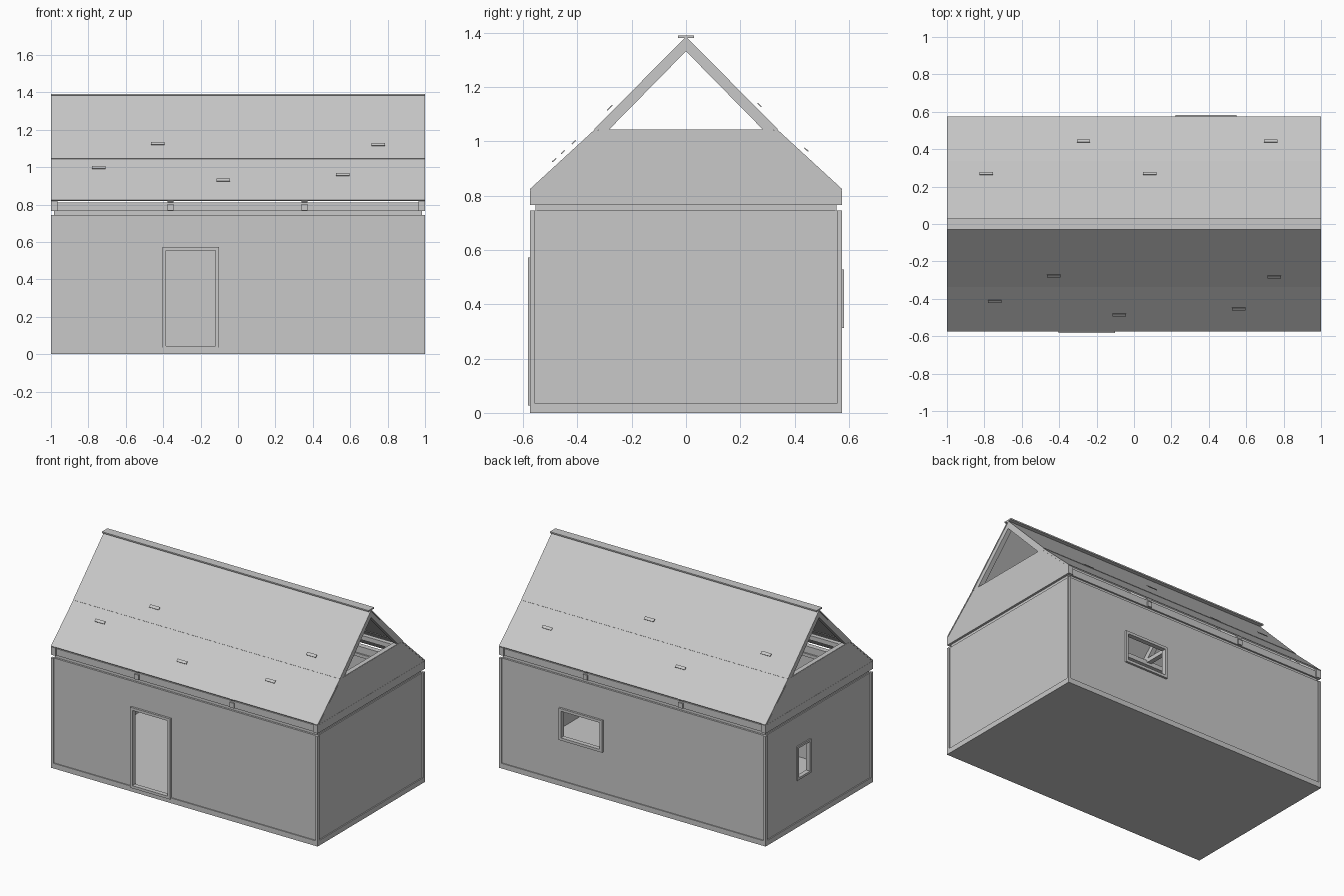
import bpy, bmesh
from mathutils import Vector, Matrix

if "Cube" in bpy.data.objects:
    bpy.data.objects.remove(bpy.data.objects["Cube"])

grey = bpy.data.materials.new("plain grey")
grey.use_nodes = True
COLOUR = (0.58, 0.58, 0.58, 1)
grey.diffuse_color = COLOUR
grey.node_tree.nodes["Principled BSDF"].inputs["Base Color"].default_value = COLOUR


def finish(bm, name):
    bmesh.ops.recalc_face_normals(bm, faces=bm.faces)
    mesh = bpy.data.meshes.new(name)
    bm.to_mesh(mesh)
    bm.free()
    mesh.materials.append(grey)
    obj = bpy.data.objects.new(name, mesh)
    bpy.context.collection.objects.link(obj)
    return obj


def box(name, x, y, z):
    """Box from (low, high) ranges."""
    bm = bmesh.new()
    size = [r[1] - r[0] for r in (x, y, z)]
    mid = [(r[1] + r[0]) / 2 for r in (x, y, z)]
    bmesh.ops.create_cube(bm, size=1, matrix=Matrix.Translation(mid) @ Matrix.Diagonal((*size, 1)))
    return finish(bm, name)


def extrude(bm, faces, offset):
    new = bmesh.ops.extrude_face_region(bm, geom=faces)["geom"]
    bmesh.ops.translate(bm, vec=offset, verts=[v for v in new if isinstance(v, bmesh.types.BMVert)])


def prism(name, points, x):
    """Profile in the y-z plane drawn out along x."""
    bm = bmesh.new()
    face = bm.faces.new([bm.verts.new((x[0], *p)) for p in points])
    extrude(bm, [face], Vector((x[1] - x[0], 0, 0)))
    return finish(bm, name)


def sloped(name, p, q, depth, x):
    """Sloped board whose outer edge runs p to q, with its depth towards the inside."""
    p, q = Vector(p), Vector(q)
    d = (q - p).normalized()
    n = Vector((d.y, -d.x))
    if n.y > 0:
        n = -n
    return prism(name, [p, q, q + n * depth, p + n * depth], x)


def ring(name, axis, at, outer, inner):
    """Rectangular plate with a rectangular hole; axis is the direction it faces."""
    bm = bmesh.new()

    def corners(r):
        u0, u1, z0, z1 = r
        uv = [(u0, z0), (u1, z0), (u1, z1), (u0, z1)]
        return [bm.verts.new((at[0], u, z) if axis == "x" else (u, at[0], z)) for u, z in uv]

    o, i = corners(outer), corners(inner)
    faces = [bm.faces.new((o[k], o[(k + 1) % 4], i[(k + 1) % 4], i[k])) for k in range(4)]
    step = at[1] - at[0]
    extrude(bm, faces, Vector((step, 0, 0)) if axis == "x" else Vector((0, step, 0)))
    return finish(bm, name)


def grow(r, e):
    return (r[0] - e, r[1] + e, r[2] - e, r[3] + e)


# Base and walls
HALF, WALL_TOP, BASE = 0.575, 0.745, 0.035
box("floor_base", (-1, 1), (-HALF, HALF), (0, BASE))
long_wall = (-0.99, 0.99, BASE, WALL_TOP)
end_wall = (-0.55, 0.55, BASE, WALL_TOP)
door = (-0.385, -0.12, 0.045, 0.555)
back_window = (0.24, 0.53, 0.33, 0.51)
side_window = (0.10, 0.22, 0.33, 0.53)
ring("front_wall", "y", (-0.568, -0.55), long_wall, door)
ring("back_wall", "y", (0.55, 0.568), long_wall, back_window)
ring("window_end_wall", "x", (-0.992, -0.974), end_wall, side_window)
box("blank_end_wall", (0.974, 0.992), (-0.55, 0.55), (BASE, WALL_TOP))

# Casings round the openings
ring("door_casing", "y", (-0.582, -0.55), grow(door, 0.018), door)
ring("back_window_casing", "y", (0.55, 0.582), grow(back_window, 0.018), back_window)
ring("side_window_casing", "x", (-1.0, -0.97), grow(side_window, 0.015), side_window)

# Corner posts, wall plates and end ties
for sx in (-1, 1):
    for sy in (-1, 1):
        box("corner_post", sorted((sx * 0.982, sx)), sorted((sy * 0.557, sy * HALF)), (BASE, WALL_TOP))
    box("end_sill", sorted((sx * 0.965, sx * 0.985)), (-0.555, 0.555), (WALL_TOP, 0.766))
    box("end_tie", sorted((sx * 0.965, sx)), (-HALF, HALF), (0.766, 0.82))
for sy in (-1, 1):
    box("wall_plate", (-0.985, 0.985), sorted((sy * 0.52, sy * 0.555)), (WALL_TOP, 0.766))
    box("eaves_beam", (-0.985, 0.985), sorted((sy * 0.53, sy * 0.566)), (0.766, 0.812))

# Roof frames
EAVE, BREAK, RIDGE = (0.575, 0.825), (0.33, 1.05), (0, 1.386)
for x in (-0.982, -0.36, 0.355, 0.982):
    span = (x - 0.016, x + 0.016)
    box("tie_beam", span, (-HALF, HALF), (0.768, 0.802))
    box("collar_beam", span, (-0.31, 0.31), (1.018, 1.045))
    for s in (-1, 1):
        e, b, r = [(s * p[0], p[1] - 0.002) for p in (EAVE, BREAK, RIDGE)]
        sloped("lower_rafter", e, b, 0.032, span)
        sloped("upper_rafter", b, r, 0.036, span)

# Gable infill below the open triangles
trapezoid = [(-0.565, 0.82), (0.565, 0.82), (0.32, 1.042), (-0.32, 1.042)]
for sx in (-1, 1):
    prism("gable_panel", trapezoid, (sx * 0.975, sx * 0.999))

# Roof skin, with the upper slope lapping the lower one
for s in (-1, 1):
    e, b, r = [(s * p[0], p[1]) for p in (EAVE, BREAK, RIDGE)]
    sloped("lower_roof", e, b, 0.008, (-1, 1))
    sloped("upper_roof", (s * 0.338, 1.046), r, 0.008, (-1, 1))
    box("purlin", (-0.98, 0.98), sorted((s * 0.285, s * 0.315)), (1.0, 1.03))
box("ridge_cap", (-1, 1), (-0.03, 0.03), (1.382, 1.391))


# Small loose slats just above the roof
def roof_point(y):
    a, b = (RIDGE, BREAK) if abs(y) < BREAK[0] else (BREAK, EAVE)
    slope = (b[1] - a[1]) / (b[0] - a[0])
    return a[1] + slope * (abs(y) - a[0]), slope


slats = [(-0.43, -0.28), (0.75, -0.285), (-0.745, -0.415), (-0.08, -0.487), (0.56, -0.455),
         (-0.27, 0.445), (0.73, 0.445), (-0.79, 0.272), (0.085, 0.272)]
for x, y in slats:
    z, slope = roof_point(y)
    s = 1 if y > 0 else -1
    dy, dz = 0.007, 0.007 * slope
    sloped("roof_slat", (y + s * dy, z + 0.027 + dz), (y - s * dy, z + 0.027 - dz), 0.004,
           (x - 0.036, x + 0.036))
